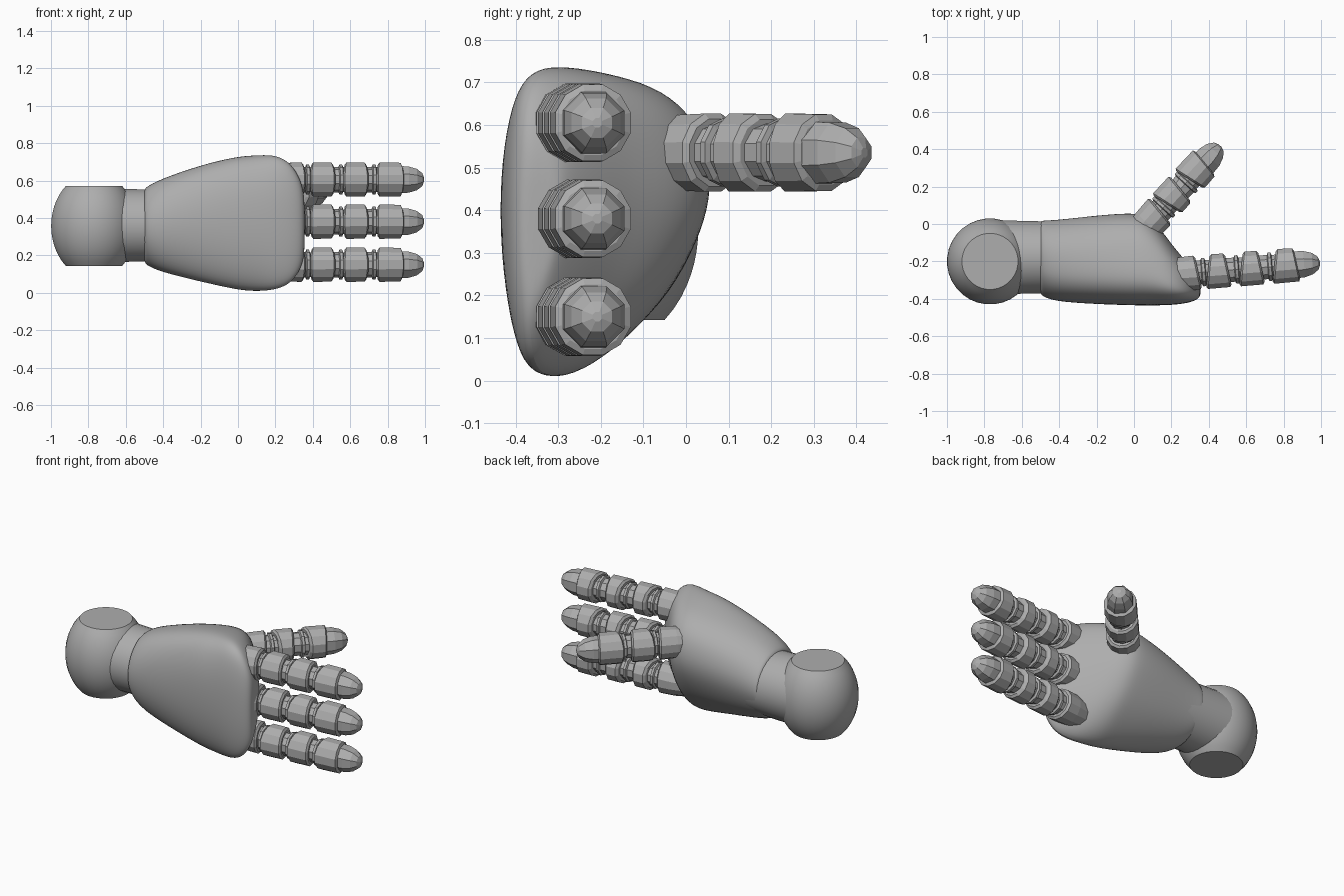
import bpy, bmesh, math
from mathutils import Matrix, Vector

cube = bpy.data.objects.get("Cube")
if cube:
    bpy.data.objects.remove(cube, do_unlink=True)

grey = bpy.data.materials.new("plain grey")
grey.use_nodes = True
colour = (0.42, 0.42, 0.42, 1)
grey.diffuse_color = colour
grey.node_tree.nodes["Principled BSDF"].inputs["Base Color"].default_value = colour


def loft(name, rings, matrix=Matrix(), smooth=None, subdiv=0):
    """Skin a list of equal-length rings and cap both ends."""
    bm = bmesh.new()
    rows = [[bm.verts.new(p) for p in ring] for ring in rings]
    n = len(rows[0])
    for a, b in zip(rows, rows[1:]):
        for i in range(n):
            j = (i + 1) % n
            bm.faces.new((a[i], a[j], b[j], b[i]))
    bm.faces.new(rows[0])
    bm.faces.new(rows[-1])
    bmesh.ops.recalc_face_normals(bm, faces=bm.faces)
    mesh = bpy.data.meshes.new(name)
    bm.to_mesh(mesh)
    bm.free()
    mesh.materials.append(grey)
    ob = bpy.data.objects.new(name, mesh)
    bpy.context.collection.objects.link(ob)
    ob.matrix_world = matrix
    if subdiv:
        mod = ob.modifiers.new("round", 'SUBSURF')
        mod.levels = mod.render_levels = subdiv
    if smooth:
        bpy.ops.object.select_all(action='DESELECT')
        ob.select_set(True)
        bpy.context.view_layer.objects.active = ob
        bpy.ops.object.shade_smooth_by_angle(angle=math.radians(smooth))
    return ob


def tube(name, profile, matrix, sides=12, smooth=None):
    """Turned part along local x; profile rows are (x, radius, slant)."""
    rings = []
    for x, r, slant in profile:
        ring = []
        for i in range(sides):
            a = 2 * math.pi * (i + 0.5) / sides
            y, z = r * math.cos(a), r * math.sin(a)
            ring.append((x + slant * y, y, z))
        rings.append(ring)
    return loft(name, rings, matrix, smooth)


# wrist ball: tall ellipsoid with flattened poles
R, RZ, H = 0.23, 0.284, 0.215
ball = []
for k in range(17):
    z = -H + 2 * H * k / 16
    ball.append((z, R * math.sqrt(1 - (z / RZ) ** 2), 0))
tube("wrist_ball", ball,
     Matrix.Translation((-0.77, -0.2, 0.357)) @ Matrix.Rotation(-math.pi / 2, 4, 'Y'),
     sides=32, smooth=35)

# wrist sleeve between ball and palm
tube("wrist_sleeve", [(0, 0.2, 0), (0.25, 0.194, 0), (0.42, 0.19, 0)],
     Matrix.Translation((-0.78, -0.178, 0.36)), sides=32, smooth=35)

# palm: D-shaped cross-section (y, z), flat on the front and bulged on the back
dee = [(-0.44, 0.4), (-0.432, 0.55), (-0.395, 0.67), (-0.34, 0.725), (-0.27, 0.737),
       (-0.15, 0.715), (-0.06, 0.685), (0.015, 0.62), (0.048, 0.52), (0.05, 0.43),
       (0.02, 0.33), (-0.05, 0.2), (-0.14, 0.1), (-0.22, 0.035), (-0.3, 0.003),
       (-0.36, 0.03), (-0.405, 0.12), (-0.432, 0.25)]
dee = [((y + 0.44) / 0.49, (z - 0.003) / 0.734) for y, z in dee]
# x, y min, y max, z min, z max, roundness
sections = [(-0.505, -0.37, 0.015, 0.165, 0.555, 1.0),
            (-0.495, -0.39, 0.022, 0.145, 0.57, 0.95),
            (-0.42, -0.42, 0.025, 0.10, 0.615, 0.7),
            (-0.2, -0.432, 0.05, 0.045, 0.692, 0.3),
            (-0.02, -0.437, 0.062, 0.01, 0.73, 0.0),
            (0.06, -0.438, 0.05, 0.0, 0.738, 0.0),
            (0.14, -0.437, -0.02, 0.0, 0.742, 0.0),
            (0.21, -0.434, -0.12, 0.01, 0.738, 0.0),
            (0.28, -0.425, -0.20, 0.04, 0.70, 0.0),
            (0.33, -0.41, -0.26, 0.11, 0.62, 0.0),
            (0.352, -0.39, -0.29, 0.18, 0.54, 0.0),
            (0.356, -0.37, -0.31, 0.25, 0.46, 0.0)]
rings = []
for x, y0, y1, z0, z1, round_ in sections:
    ring = []
    for u, v in dee:
        c = Vector((u - 0.5, v - 0.5))
        p = c.lerp(c.normalized() * 0.5, round_)
        ring.append((x, y0 + (p.x + 0.5) * (y1 - y0), z0 + (p.y + 0.5) * (z1 - z0)))
    rings.append(ring)
loft("palm", rings, smooth=50, subdiv=2)


def digit(name, base, angle, phalanges, side):
    """Chain of faceted bands and narrow joints; side is the outer face (+1 or -1)."""
    m = Matrix.Translation(base) @ Matrix.Rotation(math.radians(angle), 4, 'Z')
    s, e = -0.18 * side, 0.14 * side
    tube(name + "_socket", [(-0.1, 0.08, 0), (-0.02, 0.092, 0), (0.065, 0.095, e),
                            (0.075, 0.082, e)], m)
    x = 0.125
    for k in range(phalanges):
        # joint with a raised middle ring
        tube(f"{name}_joint_{k + 1}", [(x - 0.07, 0.068, e), (x - 0.035, 0.068, 0),
                                       (x - 0.03, 0.08, 0), (x - 0.015, 0.08, 0),
                                       (x - 0.01, 0.066, 0), (x + 0.03, 0.066, 0)], m, 10)
        if k < phalanges - 1:
            tube(f"{name}_band_{k + 1}", [(x, 0.082, s), (x + 0.01, 0.095, s),
                                          (x + 0.1, 0.094, e), (x + 0.11, 0.08, e)], m)
            x += 0.178
    # fingertip: cuff and faceted dome
    tube(name + "_cuff", [(x, 0.082, s), (x + 0.01, 0.095, s),
                          (x + 0.115, 0.093, e), (x + 0.122, 0.078, e)], m)
    tube(name + "_tip", [(x + 0.08, 0.08, 0), (x + 0.16, 0.076, 0), (x + 0.205, 0.062, 0),
                         (x + 0.235, 0.038, 0), (x + 0.245, 0.012, 0)], m, 8)


# three fingers and the thumb
for label, z in (("upper", 0.605), ("middle", 0.38), ("lower", 0.15)):
    digit(label + "_finger", (0.27, -0.265, z), 4.5, 3, -1)
digit("thumb", (0.09, 0.015, 0.535), 47.5, 2, 1)
